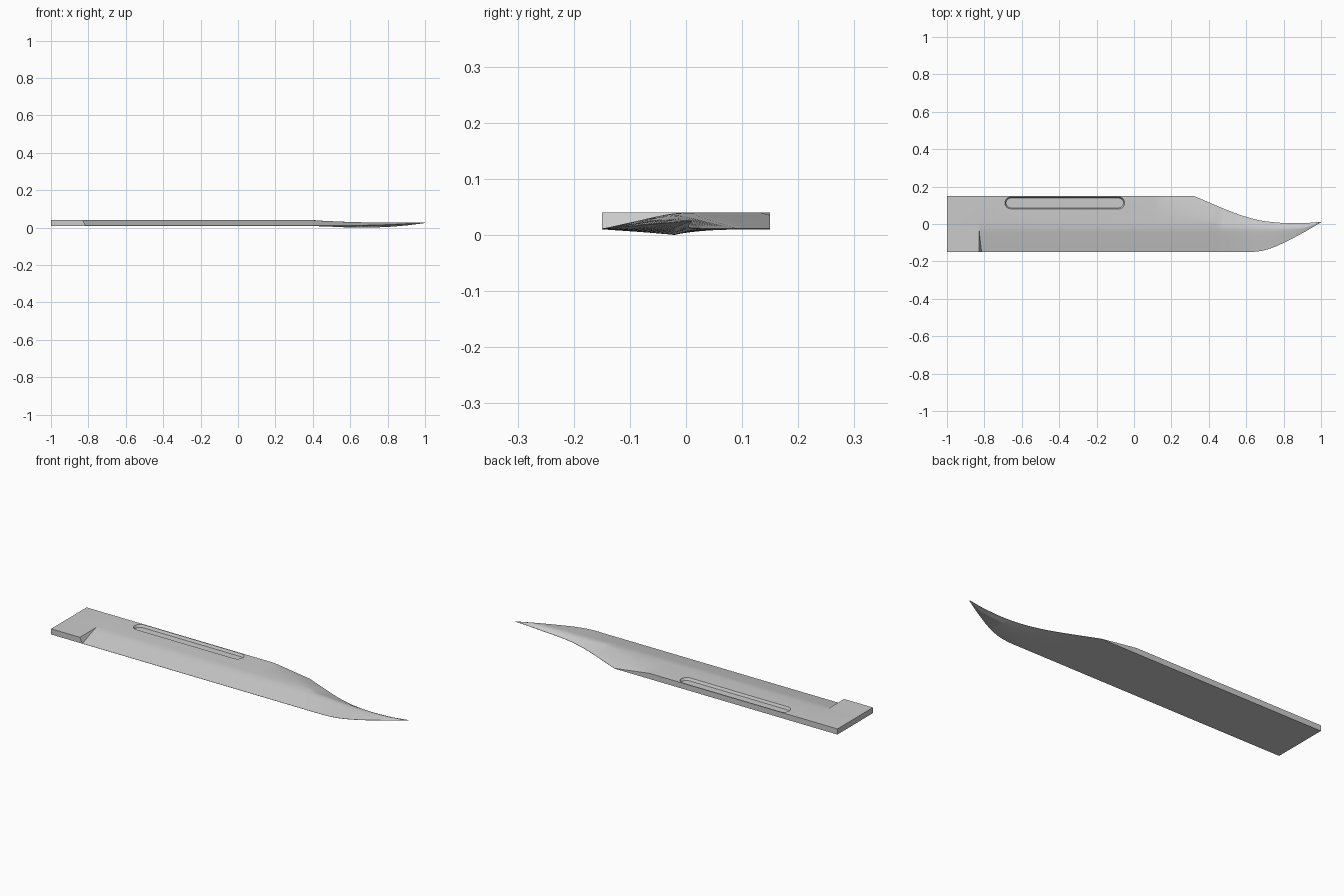
import bpy, bmesh, math

if "Cube" in bpy.data.objects:
    bpy.data.objects.remove(bpy.data.objects["Cube"])


def curve(pts, x):
    """Monotone smooth interpolation through (x, value), clamped at the ends."""
    if x <= pts[0][0]:
        return pts[0][1]
    if x >= pts[-1][0]:
        return pts[-1][1]
    d = [(b[1] - a[1]) / (b[0] - a[0]) for a, b in zip(pts, pts[1:])]
    m = [d[0]] + [0 if p * q <= 0 else 2 * p * q / (p + q) for p, q in zip(d, d[1:])] + [d[-1]]
    for i in range(len(d)):
        (x0, v0), (x1, v1) = pts[i], pts[i + 1]
        if x <= x1:
            h = x1 - x0
            t = (x - x0) / h
            return (v0 * (1 + 2 * t) * (1 - t) ** 2 + h * m[i] * t * (1 - t) ** 2
                    + v1 * t * t * (3 - 2 * t) + h * m[i + 1] * t * t * (t - 1))


# outline in plan and heights of the edge, ridge, spine and underside
EDGE_Y = [(.63, -.15), (.68, -.144), (.74, -.127), (.8, -.101), (.9, -.049), (1, .009)]
SPINE_Y = [(.32, .15), (.4, .116), (.5, .074), (.6, .038), (.7, .015), (.8, .006), (.9, .005), (1, .011)]
RIDGE_Y = [(.75, -.02), (.9, -.018), (1, .01)]
FLAT_Y = [(.11, .145), (.3, .07), (.45, .0)]
EDGE_Z = [(.6, .01), (.7, .012), (.8, .015), (.9, .02), (1, .025)]
RIDGE_Z = [(.4, .04), (.5, .037), (.6, .033), (.7, .031), (.85, .029), (1, .027)]
SPINE_TOP = [(.11, .04), (.32, .0115)]
SPINE_Z = [(.6, .01), (.8, .012), (.9, .017), (1, .025)]
BELLY_Z = [(.32, .01), (.45, .007), (.6, .001), (.68, 0), (.8, .004), (.9, .012), (1, .0245)]


def section(x, block=False, slanted=False):
    ye, ys, yr = curve(EDGE_Y, x), curve(SPINE_Y, x), curve(RIDGE_Y, x)
    ze, zr, zs = curve(EDGE_Z, x), curve(RIDGE_Z, x), curve(SPINE_Z, x)
    top_s = max(curve(SPINE_TOP, x), zs + .0015) if x <= .32 else zs + .0015
    top_s = min(top_s, zr)
    top_e = zr if block else min(ze + .001, zr)
    # where the flat ends and the false edge begins
    yf = min(curve(FLAT_Y, x), ys - .1 * (ys - yr))
    yf = max(yf, yr + .15 * (ys - yr))
    if x > .45:
        zf = zr + (top_s - zr) * (yf - yr) / (ys - yr)
    else:
        zf = zr
    pts = [(ye, ze), (ye, top_e)]
    # main bevel, rounded where it meets the flat
    a = (ye + (yr - ye) * .78, top_e + (zr - top_e) * .78)
    k = min(1, .03 / max(yf - yr, 1e-5))
    b = (yr + (yf - yr) * k * .8, zr + (zf - zr) * k * .8)
    pts.append((ye + (yr - ye) * .4, top_e + (zr - top_e) * .4))
    for i in range(5):
        t = i / 4
        pts.append(tuple(a[j] * (1 - t) ** 2 + 2 * t * (1 - t) * (yr, zr)[j] + b[j] * t * t
                         for j in range(2)))
    pts += [(yf, zf), (ys, top_s), (ys, zs), (yr, curve(BELLY_Z, x))]
    return [(x + (.04 - z) * .5 if slanted else x, y, z) for y, z in pts]


def mesh_object(name, rings):
    bm = bmesh.new()
    vs = [[bm.verts.new(p) for p in r] for r in rings]
    n = len(vs[0])
    for r, s in zip(vs, vs[1:]):
        for i in range(n):
            j = (i + 1) % n
            bm.faces.new((r[i], r[j], s[j], s[i]))
    bm.faces.new(vs[0])
    bm.faces.new(vs[-1])
    bmesh.ops.recalc_face_normals(bm, faces=bm.faces)
    me = bpy.data.meshes.new(name)
    bm.to_mesh(me)
    bm.free()
    ob = bpy.data.objects.new(name, me)
    bpy.context.collection.objects.link(ob)
    return ob


# blade: square heel block, step down to the bevel, then the clipped point
rings = [section(-1, True), section(-.83, True), section(-.83, slanted=True), section(.11)]
# separate the coincident rings slightly
rings[2] = [(x + .0005, y, z) for x, y, z in rings[2]]
rings += [section(.11 + .21 * i / 6) for i in range(1, 7)]
rings += [section(.32 + .68 * i / 34) for i in range(1, 35)]
blade = mesh_object("blade", rings)


# groove cutter: rounded slot with sloping walls
def slot(r, z):
    out = []
    for cx, start in ((-.0825, -90), (-.6575, 90)):
        for i in range(17):
            a = math.radians(start + 180 * i / 16)
            out.append((cx + r * math.cos(a), .1125 + r * math.sin(a), z))
    return out


cutter = mesh_object("groove_cutter", [slot(.026, .027), slot(.0325, .04), slot(.0325, .06)])
cutter.hide_render = True
mod = blade.modifiers.new("groove", 'BOOLEAN')
mod.operation = 'DIFFERENCE'
mod.solver = 'EXACT'
mod.object = cutter

bpy.context.view_layer.objects.active = blade
blade.select_set(True)
bpy.ops.object.modifier_apply(modifier="groove")
bpy.data.objects.remove(cutter)
bpy.ops.object.shade_smooth_by_angle(angle=math.radians(25))
